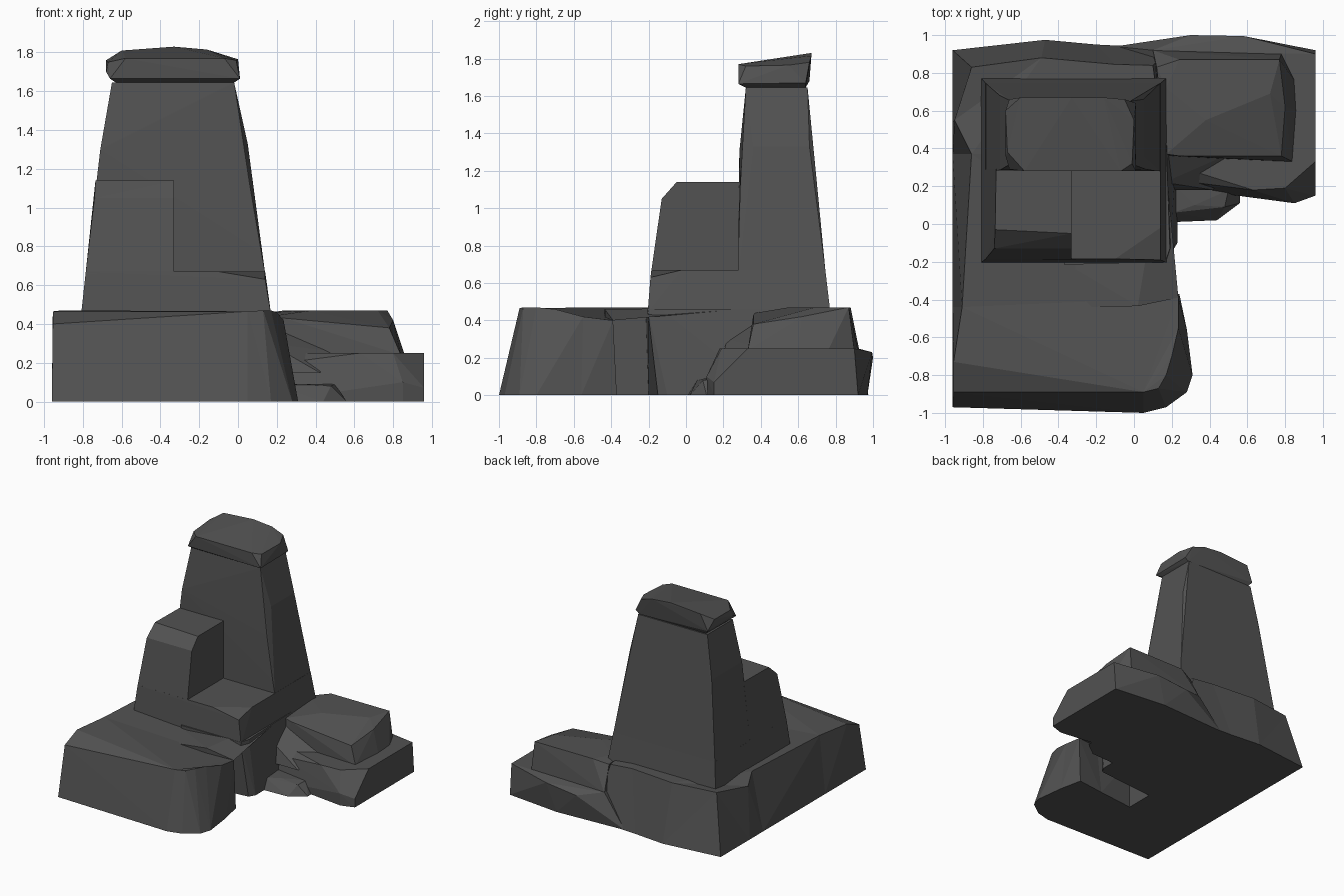
import bpy, bmesh

stone = bpy.data.materials.new("dark grey stone")
stone.diffuse_color = (0.085, 0.085, 0.085, 1)


def finish(name, bm):
    bmesh.ops.recalc_face_normals(bm, faces=bm.faces)
    me = bpy.data.meshes.new(name)
    bm.to_mesh(me)
    bm.free()
    me.materials.append(stone)
    ob = bpy.data.objects.new(name, me)
    bpy.context.collection.objects.link(ob)
    return ob


def hull(name, pts):
    """Faceted rock: convex hull of a few corner points."""
    bm = bmesh.new()
    for p in pts:
        bm.verts.new(p)
    res = bmesh.ops.convex_hull(bm, input=bm.verts)
    junk = [g for g in res["geom_interior"] if isinstance(g, bmesh.types.BMVert)]
    if junk:
        bmesh.ops.delete(bm, geom=junk, context='VERTS')
    bmesh.ops.dissolve_limit(bm, angle_limit=0.02, verts=bm.verts, edges=bm.edges)
    return finish(name, bm)


def rect(z, x0, x1, y0, y1):
    return [(x0, y0, z), (x1, y0, z), (x1, y1, z), (x0, y1, z)]


def loft(name, rings):
    """Skin between matching rings, ends capped."""
    bm = bmesh.new()
    rows = [[bm.verts.new(p) for p in r] for r in rings]
    n = len(rows[0])
    for a, b in zip(rows, rows[1:]):
        for i in range(n):
            j = (i + 1) % n
            bm.faces.new((a[i], a[j], b[j], b[i]))
    bm.faces.new(rows[0][::-1])
    bm.faces.new(rows[-1])
    bmesh.ops.triangulate(bm, faces=bm.faces)
    return finish(name, bm)


# C-shaped base slab: each row is bottom x, y then top x, y, z
outline = [
    (-.96, -.97, -.955, -.89, .40), (.05, -1.0, .05, -.89, .465),
    (.17, -.97, .13, -.87, .47), (.28, -.89, .17, -.80, .47),
    (.31, -.80, .20, -.70, .46), (.28, -.56, .235, -.55, .42),
    (.24, -.37, .235, -.39, .40), (.0, -.40, .02, -.435, .46),
    (-.32, -.435, -.32, -.44, .42), (-.32, -.20, -.36, -.21, .43),
    (-.32, .30, -.34, .30, .47), (.20, .40, .16, .40, .47),
    (.20, .93, .10, .84, .45), (-.20, .95, -.10, .845, .47),
    (-.47, .975, -.49, .88, .47), (-.96, .92, -.86, .83, .47),
    (-.96, .54, -.95, .55, .44), (-.96, .37, -.86, .37, .47),
    (-.96, -.44, -.91, -.44, .47), (-.96, -.73, -.955, -.73, .465),
]
loft("base_slab", [[(a, b, 0) for a, b, *_ in outline],
                   [(c, d, z) for _, _, c, d, z in outline]])

# Stepped pedestal
hull("pedestal_foot", [
    (-.33, -.20, 0), (.20, -.15, 0), (.23, -.10, 0), (.23, .45, 0), (-.33, .45, 0),
    (-.37, -.215, .46), (.165, -.205, .46), (.19, -.13, .46), (.17, .45, .46),
    (-.37, .45, .46)])
hull("pedestal", rect(.44, -.81, .172, -.205, .772) + [
    (-.785, -.185, .67), (-.10, -.185, .67), (.14, -.19, .63),
    (.14, -.02, .67), (.14, .745, .67), (-.785, .745, .67)])

# Front left block with sloped top edge
hull("front_block", rect(.66, -.786, -.33, -.186, .29) + rect(.765, -.77, -.33, -.17, .29) + [
    (-.74, -.13, 1.05), (-.33, -.13, 1.05), (-.735, -.03, 1.14),
    (-.33, -.10, 1.08), (-.33, -.05, 1.14), (-.73, .29, 1.14), (-.33, .29, 1.14)])

# Tall tapering tower
hull("tower", rect(.66, -.786, .14, .28, .746) + rect(.77, -.77, .12, .28, .722) + [
    (.06, .29, 1.12), (.095, .36, 1.0), (.05, .36, 1.33), (.05, .66, 1.33),
    (-.71, .285, 1.3), (-.71, .68, 1.3)] + rect(1.645, -.65, -.02, .32, .65))

# Overhanging cap stone
hull("cap_stone", rect(1.645, -.63, -.02, .32, .64) + [
    (-.66, .29, 1.665), (.01, .28, 1.665), (.01, .64, 1.67), (-.66, .66, 1.68),
    (-.68, .36, 1.70), (-.68, .60, 1.76), (-.67, .38, 1.75),
    (-.58, .28, 1.77), (-.07, .28, 1.77), (-.01, .32, 1.76), (.0, .55, 1.765),
    (-.60, .67, 1.81), (-.33, .67, 1.83), (-.16, .67, 1.815), (-.05, .66, 1.78)])

# Rocks at the back right
hull("low_rock", [
    (.17, .20, 0), (.65, .16, 0), (.85, .115, 0), (.96, .15, 0), (.96, .92, 0), (.5, .97, 0),
    (-.1, .94, 0), (.17, .93, 0), (.85, .11, .10), (.96, .15, .07),
    (.24, .23, .20), (.63, .18, .25), (.80, .19, .25), (.96, .33, .25), (.96, .90, .25),
    (.58, .995, .23), (.30, 1.0, .20), (.10, .92, .25), (.25, .30, .25)])
hull("upper_rock", [
    (.15, .36, .24), (.84, .33, .24), (.86, .60, .24), (.85, .76, .24), (.78, .90, .24),
    (.10, .92, .24), (.17, .37, .44), (.24, .36, .43), (.78, .36, .38), (.80, .62, .42),
    (.38, .55, .47), (.72, .69, .47), (.77, .87, .47), (.24, .87, .47),
    (.17, .72, .46), (.12, .83, .44)])
hull("small_rock", [
    (.20, .01, 0), (.44, .02, 0), (.56, .11, 0), (.56, .20, 0), (.20, .24, 0),
    (.21, .06, .08), (.32, .10, .09), (.48, .09, .08), (.50, .18, .09), (.20, .22, .09)])
hull("wedge_rock", [
    (.15, .18, .15), (.42, .18, .15), (.15, .30, .15), (.50, .34, .15),
    (.16, .22, .30), (.32, .28, .23), (.16, .38, .40), (.24, .37, .36), (.48, .36, .26)])
